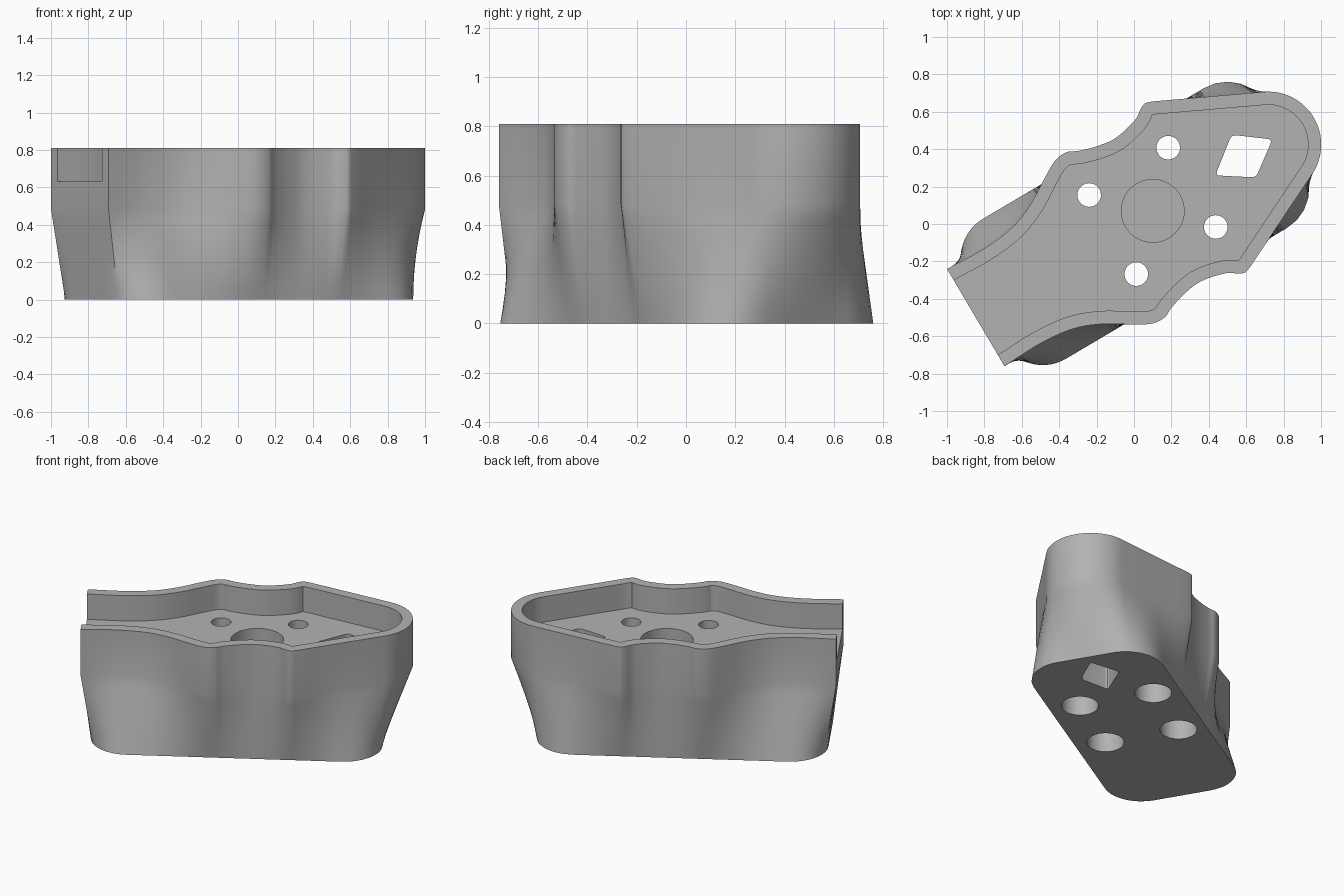
import bpy, bmesh, math
from mathutils import Vector, Matrix

if "Cube" in bpy.data.objects:
    bpy.data.objects.remove(bpy.data.objects["Cube"])

TILT = Matrix.Rotation(math.radians(30.6), 2)   # long axis of the body in plan
TOP, SHOULDER, FLOOR, WALL = 0.81, 0.485, 0.632, 0.07

grey = bpy.data.materials.new("grey")
grey.diffuse_color = (0.45, 0.45, 0.45, 1)
grey.use_nodes = True
grey.node_tree.nodes["Principled BSDF"].inputs["Base Color"].default_value = grey.diffuse_color


def spline(pts, steps=6):
    """Catmull-Rom curve through the points."""
    p = [Vector(q) for q in pts]
    p = [2 * p[0] - p[1]] + p + [2 * p[-1] - p[-2]]
    out = []
    for a, b, c, d in zip(p, p[1:], p[2:], p[3:]):
        for i in range(steps):
            t = i / steps
            out.append(0.5 * (2 * b + (c - a) * t + (2 * a - 5 * b + 4 * c - d) * t * t
                              + (3 * b - a - 3 * c + d) * t ** 3))
    return out + [p[-2]]


def arc(cx, cy, r, a0, a1, n):
    return [Vector((cx + r * math.cos(math.radians(a0 + (a1 - a0) * i / n)),
                    cy + r * math.sin(math.radians(a0 + (a1 - a0) * i / n)))) for i in range(n + 1)]


def lengths(pts):
    s = [0.0]
    for a, b in zip(pts, pts[1:]):
        s.append(s[-1] + (b - a).length)
    return [v / s[-1] for v in s]


def sample(pts, t):
    s = lengths(pts)
    for i in range(len(pts) - 1):
        if t <= s[i + 1] + 1e-9:
            return pts[i].lerp(pts[i + 1], (t - s[i]) / (s[i + 1] - s[i]))
    return pts[-1].copy()


def mirrored(half):
    """Full outline from a half that starts and ends on the long axis."""
    return half + [Vector((p.x, -p.y)) for p in reversed(half[1:-1])]


def prism(name, rings, turn=True):
    """Closed solid through stacked (outline, z) rings."""
    bm = bmesh.new()
    layers = []
    for pts, z in rings:
        layers.append([bm.verts.new(((TILT @ p) if turn else p).to_3d() + Vector((0, 0, z)))
                       for p in pts])
    n = len(layers[0])
    for lo, hi in zip(layers, layers[1:]):
        for i in range(n):
            j = (i + 1) % n
            bm.faces.new((lo[i], lo[j], hi[j], hi[i]))
    bm.faces.new(layers[0])
    bm.faces.new(layers[-1])
    bmesh.ops.recalc_face_normals(bm, faces=bm.faces)
    me = bpy.data.meshes.new(name)
    bm.to_mesh(me)
    bm.free()
    ob = bpy.data.objects.new(name, me)
    bpy.context.collection.objects.link(ob)
    me.materials.append(grey)
    return ob


# Waisted upper outline: flat open end, two humps, round nose
side = spline([(-.983, .302), (-.755, .295), (-.57, .316), (-.422, .372), (-.277, .46),
               (-.186, .508), (-.112, .513), (-.055, .487), (.044, .458), (.153, .446),
               (.285, .475), (.345, .512), (.38, .525), (.42, .513)])
nose = arc(.834, 0, .283, 65, 0, 16)
link = [side[-1].lerp(nose[0], i / 8) for i in range(1, 8)]
end = [Vector((-.983, .302 * i / 6)) for i in range(6)]
upper = end + side + link + nose

# Rounded rectangular foot, matched to the upper outline by length along the edge
foot = ([Vector((-.925, 0))] + arc(-.68, .19, .245, 180, 90, 24)
        + arc(.692, .19, .245, 90, 0, 24) + [Vector((.937, 0))])
lower = [sample(foot, t) for t in lengths(upper)]
rings = []
for k in range(9):
    t = k / 8
    rings.append((mirrored([a.lerp(b, t) for a, b in zip(lower, upper)]), SHOULDER * t))
rings.append((mirrored(upper), TOP))
body = prism("body", rings)

# Tray cutter: inward offset of the upper outline, open at the flat end
wall_line = side + link + nose
inner = []
for i, p in enumerate(wall_line):
    d = wall_line[min(i + 1, len(wall_line) - 1)] - wall_line[max(i - 1, 0)]
    q = p + Vector((d.y, -d.x)).normalized() * WALL
    if i == len(wall_line) - 1:
        q.y = 0
    if min((q - w).length for w in wall_line) > WALL - 0.002:
        inner.append(q)
tray = [Vector((-1.1, 0)), Vector((-1.1, inner[0].y))] + inner
cutters = [prism("tray_cutter", [(mirrored(tray), FLOOR), (mirrored(tray), TOP + 0.1)])]


def hole(name, x, y, r, z0, z1):
    pts = arc(x, y, r, 0, 360, 48)[:-1]
    cutters.append(prism(name, [(pts, z0), (pts, z1)], False))


# Centre pocket
hole("pocket_cutter", .1, .07, .168, .42, .7)

# Four bolt holes with wide counterbores from below
for x, y in ((.183, .408), (-.24, .155), (.437, -.016), (.012, -.268)):
    hole("bolt_cutter", x, y, .063, .3, .7)
    hole("counterbore_cutter", x, y, .118, -.1, .48)

# Slanted window with rounded corners
quad = [Vector(p) for p in ((.435, .26), (.522, .477), (.74, .452), (.652, .249))]
window = []
for i, c in enumerate(quad):
    a = c + (quad[i - 1] - c).normalized() * .025
    b = c + (quad[(i + 1) % 4] - c).normalized() * .025
    for k in range(5):
        t = k / 4
        window.append(a * (1 - t) ** 2 + c * 2 * t * (1 - t) + b * t * t)
cutters.append(prism("window_cutter", [(window, -.1), (window, .7)], False))

# Cut everything out of the body
for c in cutters:
    m = body.modifiers.new(c.name, 'BOOLEAN')
    m.operation, m.solver, m.object = 'DIFFERENCE', 'EXACT', c
bpy.context.view_layer.update()
mesh = bpy.data.meshes.new_from_object(body.evaluated_get(bpy.context.evaluated_depsgraph_get()))
body.modifiers.clear()
body.data = mesh
mesh.name = "body"
for c in cutters:
    bpy.data.objects.remove(c)

bpy.context.view_layer.objects.active = body
body.select_set(True)
bpy.ops.object.shade_smooth_by_angle(angle=math.radians(30))
